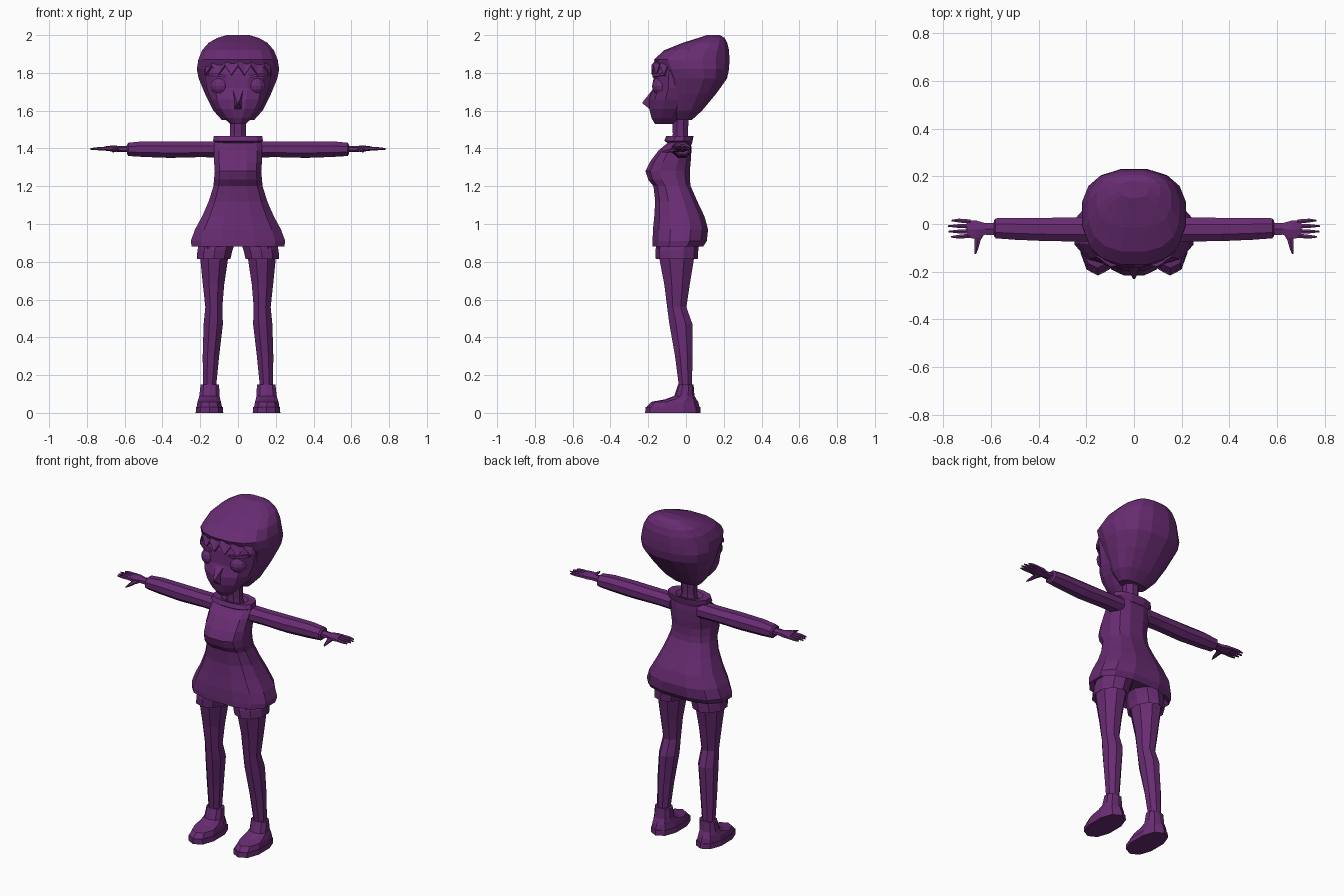
import bpy, bmesh
from math import cos, sin, pi

mat = bpy.data.materials.new("purple")
mat.diffuse_color = (0.14, 0.025, 0.17, 1)


def finish(name, bm, mirror=False):
    bmesh.ops.recalc_face_normals(bm, faces=bm.faces[:])
    me = bpy.data.meshes.new(name)
    bm.to_mesh(me)
    bm.free()
    ob = bpy.data.objects.new(name, me)
    me.materials.append(mat)
    bpy.context.collection.objects.link(ob)
    if mirror:
        ob.modifiers.new("Mirror", 'MIRROR').use_clip = False
    return ob


def loft(name, axis, sections, n=8, power=2.0, mirror=False, half=True):
    """Skin rounded sections (position, a0, a1, b0, b1) stacked along an axis."""
    bm = bmesh.new()
    angles = [2 * pi * (i + (0.5 if half else 0)) / n for i in range(n)]
    curve = lambda v: (1 if v > 0 else -1) * abs(v) ** (2 / power)
    cs = [curve(cos(a)) for a in angles]
    sn = [curve(sin(a)) for a in angles]
    mc, ms = max(cs), max(sn)
    rings = []
    for t, a0, a1, b0, b1 in sections:
        ring = []
        for c, s in zip(cs, sn):
            a = (a0 + a1) / 2 + (a1 - a0) / 2 * c / mc
            b = (b0 + b1) / 2 + (b1 - b0) / 2 * s / ms
            co = {'z': (a, b, t), 'x': (t, a, b), 'y': (a, t, b)}[axis]
            ring.append(bm.verts.new(co))
        rings.append(ring)
    for r, q in zip(rings, rings[1:]):
        for i in range(n):
            j = (i + 1) % n
            bm.faces.new((r[i], r[j], q[j], q[i]))
    bm.faces.new(rings[0])
    bm.faces.new(rings[-1])
    return finish(name, bm, mirror)


def body(name, rows, **kw):
    """Loft symmetric about x = 0 from rows (z, half width, front, back)."""
    return loft(name, 'z', [(z, -w, w, f, b) for z, w, f, b in rows], **kw)


# Hair shell
body("hair", [(1.55, .085, -.05, .03), (1.60, .13, -.075, .085), (1.69, .175, -.10, .16),
              (1.77, .208, -.12, .217), (1.82, .218, -.145, .228), (1.87, .21, -.17, .23),
              (1.92, .19, -.115, .228), (1.96, .155, -.015, .218), (1.985, .11, .065, .205),
              (2.0, .06, .11, .18)], n=16, power=2.5)

# Face and neck
body("face", [(1.53, .04, -.165, -.06), (1.56, .075, -.182, -.03), (1.61, .118, -.195, .02),
              (1.66, .145, -.195, .05), (1.72, .165, -.175, .06), (1.80, .178, -.172, .06),
              (1.88, .17, -.15, .06)], n=12, power=2.2)
loft("nose", 'y', [(-.23, -.005, .005, 1.638, 1.645), (-.17, -.03, .03, 1.59, 1.72)], n=4)
body("neck", [(1.40, .05, -.075, .015), (1.48, .042, -.07, .01), (1.58, .045, -.075, .015)])

# Eyes and brows
bm = bmesh.new()
bmesh.ops.create_uvsphere(bm, u_segments=12, v_segments=8, radius=.05)
bmesh.ops.translate(bm, verts=bm.verts, vec=(.095, -.13, 1.73))
finish("eye", bm, True)
loft("brow", 'x', [(.05, -.175, -.15, 1.775, 1.785), (.10, -.178, -.13, 1.778, 1.795),
                   (.16, -.135, -.09, 1.785, 1.80)], n=4, mirror=True)

# Zigzag fringe over the forehead
bm = bmesh.new()
cols = []
for i in range(-5, 6):
    x = i * .035
    y = -.184 + 2.2 * x * x
    z = 1.79 if i % 2 else 1.84
    cols.append((bm.verts.new((x, y, z)), bm.verts.new((x * .95, y + .035, 1.885))))
for a, b in zip(cols, cols[1:]):
    bm.faces.new((a[0], b[0], b[1], a[1]))
fringe = finish("fringe", bm)
fringe.modifiers.new("Solidify", 'SOLIDIFY').thickness = .012

# Dress and collar
body("dress", [(1.435, .125, -.09, .025), (1.39, .127, -.145, .028), (1.33, .127, -.19, .025),
               (1.28, .123, -.215, .02), (1.235, .127, -.20, .02), (1.20, .13, -.172, .025),
               (1.12, .155, -.163, .06), (1.04, .19, -.168, .098), (.97, .228, -.175, .117),
               (.91, .25, -.177, .11), (.88, .245, -.177, .09), (.905, .22, -.15, .07)],
     n=12, power=2.6)
body("collar", [(1.42, .10, -.085, .03), (1.44, .132, -.115, .035), (1.465, .128, -.105, .04),
                (1.46, .08, -.085, .02), (1.435, .06, -.07, .01)], n=12, power=2.4)

# Shorts and legs
loft("shorts_leg", 'z', [(.93, .005, .20, -.15, .075), (.86, .03, .215, -.162, .065),
                         (.815, .04, .218, -.16, .062), (.83, .055, .20, -.14, .045)],
     n=10, mirror=True)
loft("leg", 'z', [(.88, .045, .205, -.15, .05), (.80, .055, .198, -.138, .04),
                  (.68, .073, .186, -.115, .02), (.56, .083, .173, -.10, .002),
                  (.47, .08, .182, -.088, .034), (.30, .10, .187, -.058, .034),
                  (.13, .117, .185, -.036, .032)], mirror=True)

# Shoes
loft("shoe", 'z', [(.15, .10, .198, -.042, .04), (.09, .098, .205, -.062, .045),
                   (.072, .094, .21, -.11, .055), (.058, .09, .215, -.185, .065),
                   (.03, .085, .219, -.21, .072)], n=10, power=2.3, mirror=True)
loft("sole", 'z', [(.03, .08, .222, -.215, .076), (0, .078, .224, -.216, .078)],
     n=10, power=2.3, mirror=True)

# Sleeves
loft("sleeve", 'x', [(.09, -.075, .03, 1.352, 1.437), (.20, -.073, .028, 1.354, 1.436),
                     (.36, -.072, .026, 1.35, 1.438), (.50, -.066, .026, 1.355, 1.438),
                     (.58, -.06, .024, 1.36, 1.43), (.588, -.05, .014, 1.37, 1.42)],
     mirror=True)

# Hands
loft("palm", 'x', [(.57, -.046, .006, 1.38, 1.415), (.625, -.045, .004, 1.382, 1.413),
                   (.66, -.062, .014, 1.383, 1.416), (.70, -.058, .017, 1.388, 1.412)],
     n=6, mirror=True)
for i, (y, tip) in enumerate([(.010, .765), (-.010, .78), (-.030, .778), (-.049, .768)]):
    spread = (1.5 - i) * .003
    loft("finger", 'x', [(.685, y - .009, y + .009, 1.39, 1.41),
                         (.735, y + spread - .008, y + spread + .008, 1.39, 1.408),
                         (tip, y + spread - .003, y + spread + .003, 1.393, 1.402)],
         n=6, mirror=True)
loft("thumb", 'y', [(-.035, .625, .672, 1.382, 1.408), (-.07, .644, .668, 1.38, 1.40),
                    (-.10, .652, .668, 1.378, 1.394), (-.125, .662, .668, 1.38, 1.386)],
     n=6, mirror=True)
